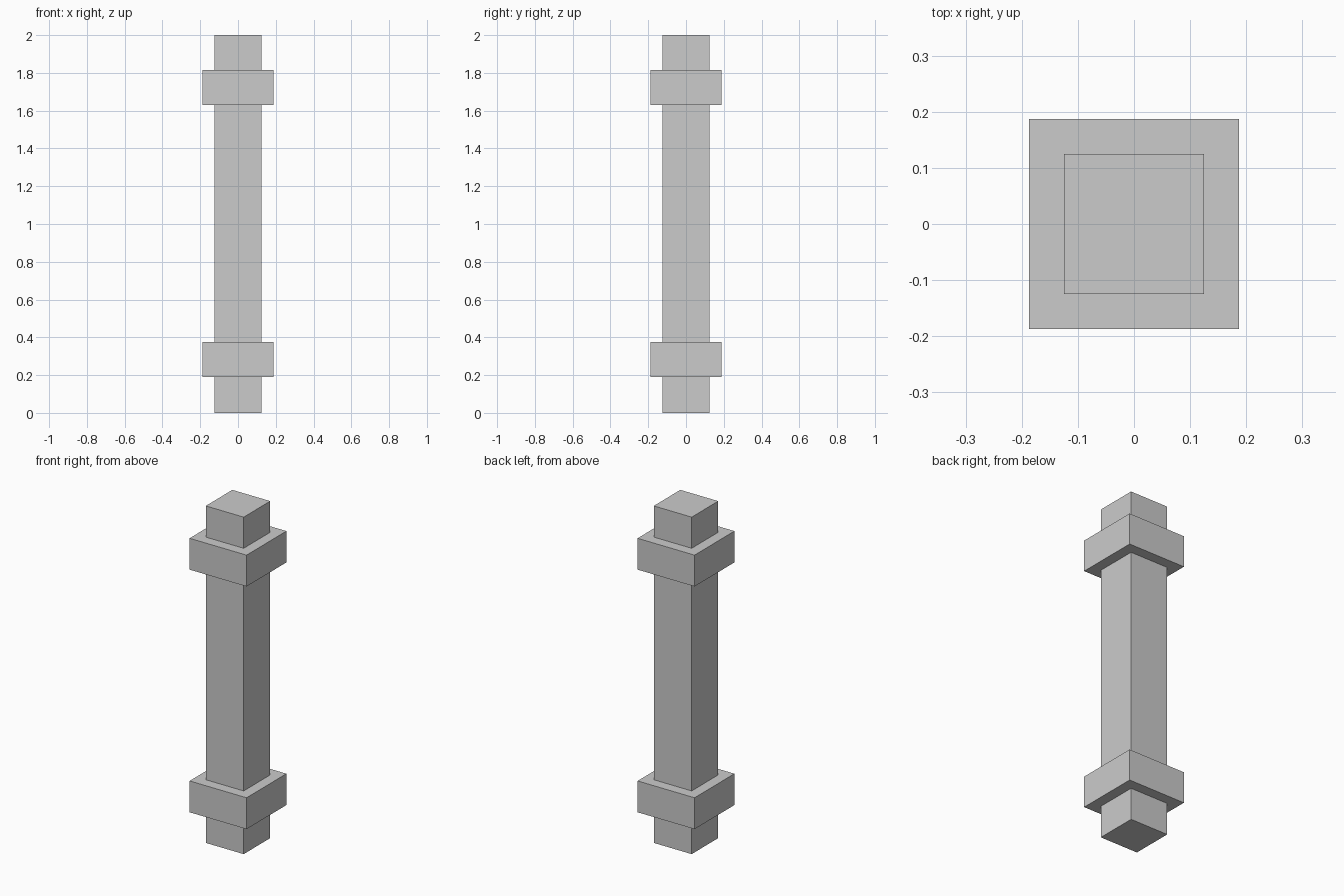
import bpy

if "Cube" in bpy.data.objects:
    bpy.data.objects.remove(bpy.data.objects["Cube"])


def block(name, half_width, z0, z1):
    """Square block centred on the z axis, spanning z0 to z1."""
    bpy.ops.mesh.primitive_cube_add(size=1, location=(0, 0, (z0 + z1) / 2))
    obj = bpy.context.object
    obj.name = name
    obj.scale = (2 * half_width, 2 * half_width, z1 - z0)
    bpy.ops.object.transform_apply(location=False, rotation=False, scale=True)
    return obj


# Square post running the full height
block("post", 0.1245, 0.0, 2.0)

# Two wider collars, near the bottom and the top
for name, z0 in (("lower_collar", 0.189), ("upper_collar", 1.629)):
    block(name, 0.187, z0, z0 + 0.186)
